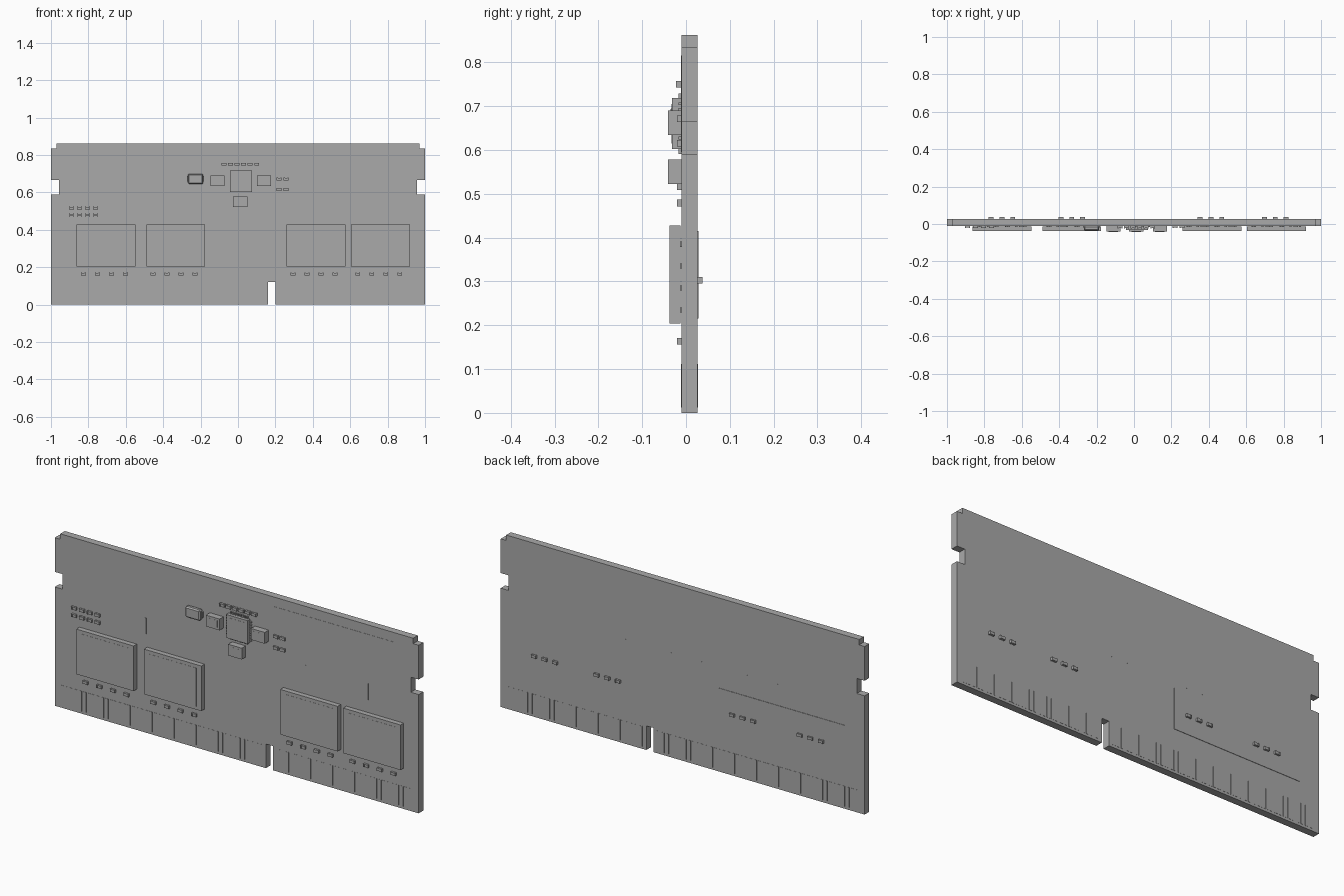
import bpy
import bmesh
from mathutils import Matrix, Vector

cube = bpy.data.objects.get("Cube")
if cube:
    bpy.data.objects.remove(cube, do_unlink=True)

grey = bpy.data.materials.new("plain grey")
GREY = (0.4, 0.4, 0.4, 1)
grey.use_nodes = True
grey.diffuse_color = GREY
grey.node_tree.nodes["Principled BSDF"].inputs["Base Color"].default_value = GREY

FRONT, BACK = -0.01, 0.026


def finish(name, bm):
    bmesh.ops.recalc_face_normals(bm, faces=bm.faces)
    mesh = bpy.data.meshes.new(name)
    bm.to_mesh(mesh)
    bm.free()
    mesh.materials.append(grey)
    obj = bpy.data.objects.new(name, mesh)
    bpy.context.collection.objects.link(obj)
    return obj


def box(bm, x, z, width, height, y0, y1):
    size = Matrix.Diagonal((width, y1 - y0, height, 1))
    place = Matrix.Translation((x, (y0 + y1) / 2, z))
    bmesh.ops.create_cube(bm, size=1, matrix=place @ size)


def capacitor(bm, x, z, side=FRONT, depth=0.011):
    # Ceramic body with two slightly larger end terminals
    out = -1 if side == FRONT else 1
    lo, hi = sorted((side, side + out * (depth - 0.001)))
    box(bm, x, z, 0.02, 0.013, lo, hi)
    lo, hi = sorted((side, side + out * depth))
    for s in (-1, 1):
        box(bm, x + s * 0.01, z, 0.006, 0.015, lo, hi)


# Circuit board with stepped corners, side notches and key slot
half = [(1, 0), (1, 0.59), (0.957, 0.59), (0.957, 0.665),
        (1, 0.665), (1, 0.835), (0.97, 0.835), (0.97, 0.862)]
slot = [(0.16, 0), (0.16, 0.12), (0.2, 0.12), (0.2, 0)]
outline = slot + half + [(-x, z) for x, z in reversed(half)]
bm = bmesh.new()
face = bm.faces.new([bm.verts.new((x, FRONT, z)) for x, z in outline])
sweep = bmesh.ops.extrude_face_region(bm, geom=[face])
verts = [v for v in sweep["geom"] if isinstance(v, bmesh.types.BMVert)]
bmesh.ops.translate(bm, verts=verts, vec=Vector((0, BACK - FRONT, 0)))
finish("circuit_board", bm)

# Edge contacts on both faces, skipping the key slot
bm = bmesh.new()
for i in range(80):
    x = -0.956 + i * 0.0242
    if 0.14 < x < 0.22:
        continue
    box(bm, x, 0.062, 0.016, 0.1, FRONT - 0.001, FRONT)
    box(bm, x, 0.062, 0.016, 0.1, BACK, BACK + 0.001)
finish("edge_contacts", bm)

# Memory chips with marking plates, solder balls and capacitors below
chips, plates, balls, caps = (bmesh.new() for _ in range(4))
for cx in (-0.705, -0.333, 0.416, 0.762):
    box(chips, cx, 0.316, 0.315, 0.224, -0.0375, -0.0125)
    box(plates, cx, 0.316, 0.26, 0.19, -0.0382, -0.0375)
    for i in range(6):
        for j in range(4):
            box(balls, cx - 0.125 + i * 0.05, 0.235 + j * 0.05,
                0.012, 0.012, -0.0125, FRONT)
    for i in range(4):
        capacitor(caps, cx - 0.122 + i * 0.075, 0.163)
finish("memory_chips", chips)
finish("chip_marking_plates", plates)
finish("solder_balls", balls)

# Small front capacitors: left block, top row and right pairs
for i in range(4):
    for z in (0.479, 0.516):
        capacitor(caps, -0.89 + i * 0.0428, z)
for i in range(6):
    capacitor(caps, -0.075 + i * 0.035, 0.75, depth=0.013)
for x in (0.22, 0.257):
    for z in (0.615, 0.671):
        capacitor(caps, x, z)
finish("front_capacitors", caps)

# Back capacitors in groups of three
bm = bmesh.new()
for cx in (-0.706, -0.333, 0.411, 0.755):
    for i in (-1, 0, 1):
        capacitor(bm, cx + i * 0.058, 0.303, BACK, 0.012)
finish("back_capacitors", bm)

# Power controller with pins on all four sides
CX, CZ = 0.016, 0.66
bm = bmesh.new()
box(bm, CX, CZ, 0.116, 0.116, -0.032, FRONT)
box(bm, CX, CZ, 0.09, 0.09, -0.0328, -0.032)
finish("power_controller", bm)
bm = bmesh.new()
for i in range(8):
    t = -0.046 + i * 0.0131
    for s in (-1, 1):
        box(bm, CX + t, CZ + s * 0.062, 0.006, 0.014, -0.017, FRONT)
        box(bm, CX + s * 0.062, CZ + t, 0.014, 0.006, -0.017, FRONT)
finish("controller_pins", bm)

# Inductors around the controller
bm = bmesh.new()
for x, z in ((-0.11, 0.662), (0.138, 0.662), (0.012, 0.55)):
    box(bm, x, z, 0.075, 0.056, -0.041, FRONT)
    box(bm, x, z, 0.05, 0.036, -0.0415, -0.041)
finish("inductors", bm)

# Bevelled capacitor with end terminals
bm = bmesh.new()
box(bm, -0.227, 0.672, 0.082, 0.054, -0.035, FRONT)
body = finish("large_capacitor", bm)
bevel = body.modifiers.new("soft edges", "BEVEL")
bevel.width = 0.006
bevel.segments = 1
bm = bmesh.new()
for s in (-1, 1):
    box(bm, -0.227 + s * 0.038, 0.672, 0.014, 0.03, -0.02, FRONT)
finish("large_capacitor_terminals", bm)

# Thin labels on both faces
bm = bmesh.new()
box(bm, 0.53, 0.705, 0.66, 0.22, FRONT - 0.001, FRONT)
finish("front_label", bm)
bm = bmesh.new()
box(bm, -0.545, 0.315, 0.69, 0.2, BACK, BACK + 0.002)
finish("back_label", bm)

# Copper traces between the chips and the controller
bm = bmesh.new()
for i in range(12):
    x = -0.52 + i * 0.083
    box(bm, x, 0.48, 0.006, 0.08, BACK, BACK + 0.0006)
for x in (-0.5, -0.42, -0.33, 0.29, 0.38, 0.505, 0.72):
    box(bm, x, 0.53, 0.006, 0.08, FRONT - 0.0006, FRONT)
finish("copper_traces", bm)
